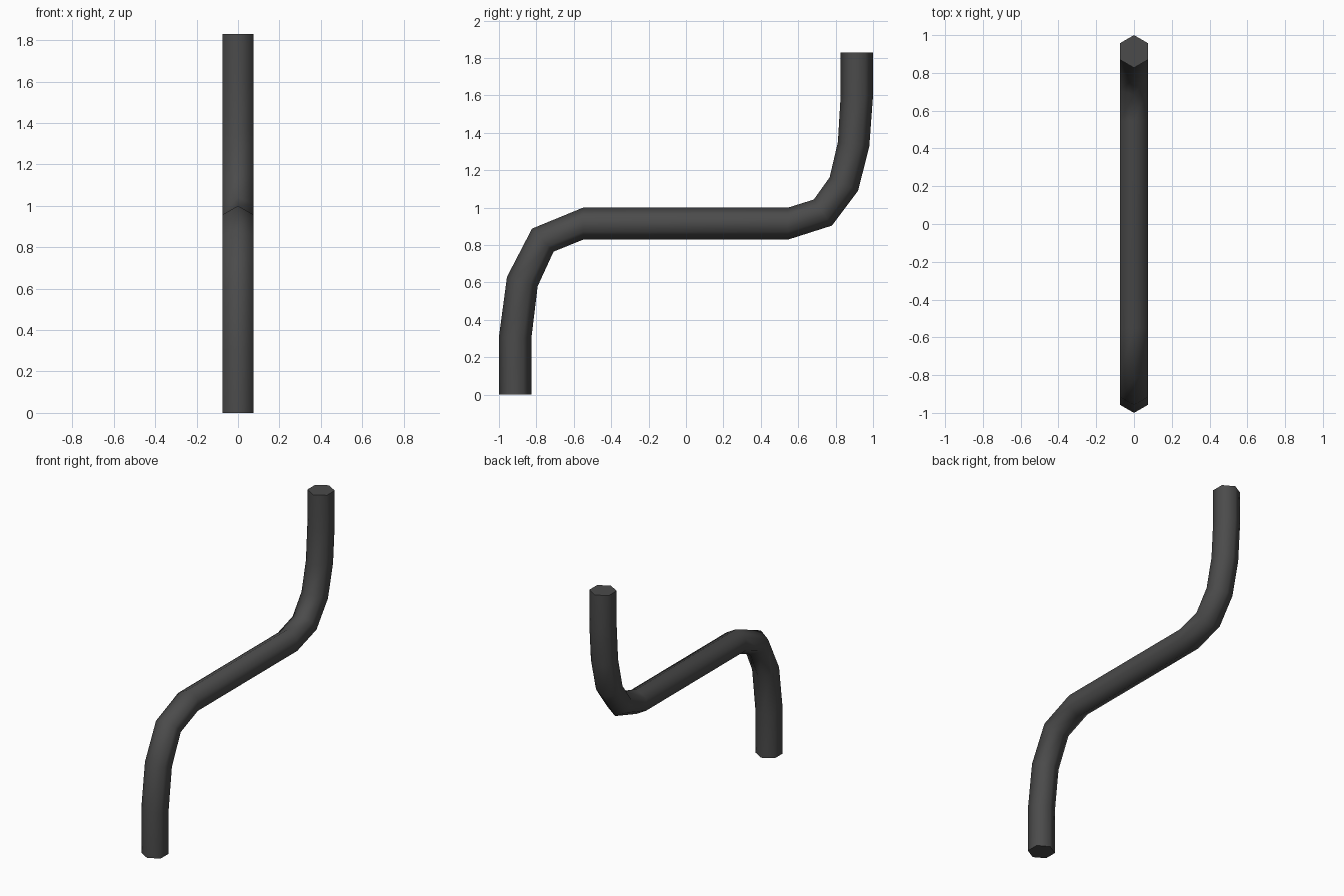
import bpy, bmesh, math
from mathutils import Vector

if "Cube" in bpy.data.objects:
    bpy.data.objects.remove(bpy.data.objects["Cube"])

# dark grey material
mat = bpy.data.materials.new("dark_grey")
mat.diffuse_color = (0.07, 0.07, 0.07, 1)
mat.use_nodes = True
mat.node_tree.nodes["Principled BSDF"].inputs["Base Color"].default_value = mat.diffuse_color

# bend stations in the yz plane: (left/top edge, right/bottom edge)
stations = [
    ((-1.0, 0.0), (-0.827, 0.0)),
    ((-1.0, 0.31), (-0.827, 0.30)),
    ((-0.957, 0.63), (-0.793, 0.58)),
    ((-0.823, 0.888), (-0.708, 0.765)),
    ((-0.55, 1.0), (-0.55, 0.829)),
    ((0.545, 1.0), (0.545, 0.829)),
    ((0.683, 1.043), (0.78, 0.904)),
    ((0.768, 1.162), (0.92, 1.09)),
    ((0.812, 1.35), (0.98, 1.328)),
    ((0.827, 1.60), (1.0, 1.60)),
    ((0.827, 1.83), (1.0, 1.83)),
]
R = 0.0866

# hexagonal tube, one ring per station
bm = bmesh.new()
rings = []
for a, b in stations:
    a, b = Vector((0, *a)), Vector((0, *b))
    mid, half = (a + b) / 2, (a - b) / 2
    rings.append([bm.verts.new(mid + half * math.cos(i * math.pi / 3)
                  + Vector((R * math.sin(i * math.pi / 3), 0, 0))) for i in range(6)])
for p, q in zip(rings, rings[1:]):
    for i in range(6):
        j = (i + 1) % 6
        bm.faces.new((p[i], p[j], q[j], q[i]))
bm.faces.new(rings[0])
bm.faces.new(rings[-1])
bmesh.ops.recalc_face_normals(bm, faces=bm.faces)

mesh = bpy.data.meshes.new("bent_pipe")
bm.to_mesh(mesh)
bm.free()
mesh.materials.append(mat)
pipe = bpy.data.objects.new("bent_pipe", mesh)
bpy.context.collection.objects.link(pipe)

# smooth sides, sharp end caps
bpy.context.view_layer.objects.active = pipe
pipe.select_set(True)
bpy.ops.object.shade_smooth_by_angle(angle=math.radians(70))
